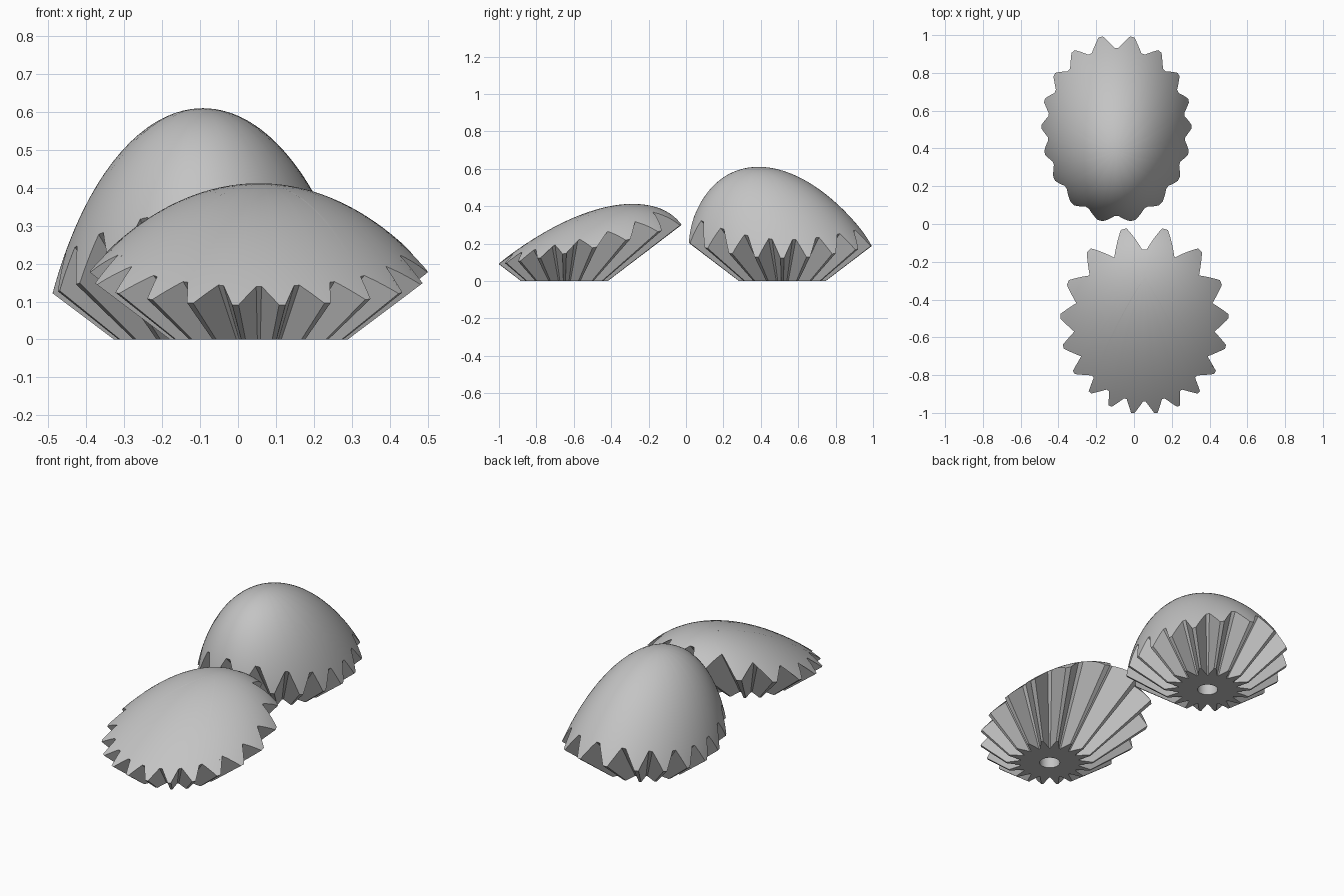
import bpy, bmesh, math
from mathutils import Vector

cube = bpy.data.objects.get("Cube")
if cube:
    bpy.data.objects.remove(cube, do_unlink=True)

grey = bpy.data.materials.new("plain_grey")
grey.use_nodes = True
colour = (0.55, 0.55, 0.55, 1)
grey.diffuse_color = colour
grey.node_tree.nodes["Principled BSDF"].inputs["Base Color"].default_value = colour

TEETH, STEPS, RINGS = 18, 6, 24
BASE_R, FLARE, VALLEY = 0.235, 1.33, 0.69
HOLE_R, HOLE_DEPTH = 0.055, 0.15


def star_profile():
    """Unit star with narrow flat tips and valleys, its flanks subdivided."""
    corners = []
    pitch = 2 * math.pi / TEETH
    for i in range(TEETH):
        for offset, r in ((-0.07, 1), (0.07, 1), (0.43, VALLEY), (0.57, VALLEY)):
            a = (i + offset) * pitch
            corners.append(Vector((r * math.cos(a), r * math.sin(a))))
    points = []
    for i, a in enumerate(corners):
        b = corners[(i + 1) % len(corners)]
        n = STEPS if i % 2 else 2
        points += [a.lerp(b, j / n) for j in range(n)]
    return points


def bisect(inside, hi):
    lo = 0.0
    for _ in range(32):
        mid = (lo + hi) / 2
        if inside(mid):
            lo = mid
        else:
            hi = mid
    return lo


def fluted_dome(name, location, top, top_y, lean, width, bulge, curve):
    """Flared fluted cup closed by a leaning oval dome, with a hole below."""
    def spine(z):
        return top_y + lean * (top - z)

    def inside(p):
        d = top - p.z
        return p.x ** 2 / width + (p.y - spine(p.z)) ** 2 < d * (bulge - curve * d)

    def wall(p, z):
        q = p * (BASE_R + FLARE * z)
        return Vector((q.x, q.y, z))

    bm = bmesh.new()
    profile = star_profile()
    n = len(profile)

    def ring(coords):
        return [bm.verts.new(c) for c in coords]

    def bridge(a, b):
        for i in range(n):
            j = (i + 1) % n
            bm.faces.new((a[i], a[j], b[j], b[i]))

    def fan(a, tip):
        for i in range(n):
            bm.faces.new((a[i], a[(i + 1) % n], tip))

    # fluted wall up to where it meets the dome
    rim_pts = [wall(p, bisect(lambda z: inside(wall(p, z)), 0.8)) for p in profile]
    base = ring([wall(p, 0) for p in profile])
    rim = ring(rim_pts)
    bridge(base, rim)

    # dome surface from the rim to the crown
    core = Vector((0, spine(0.15), 0.15))
    apex = Vector((0, top_y, top))
    previous = rim
    for k in range(1, RINGS):
        coords = []
        for p in rim_pts:
            ray = (p - core).lerp(apex - core, k / RINGS)
            s = bisect(lambda t: inside(core + ray * t), 5)
            coords.append(core + ray * s)
        current = ring(coords)
        bridge(previous, current)
        previous = current
    fan(previous, bm.verts.new(apex))

    # flat underside and round socket
    circle = [p.normalized() * HOLE_R for p in profile]
    mouth = ring([(p.x, p.y, 0) for p in circle])
    floor = ring([(p.x, p.y, HOLE_DEPTH) for p in circle])
    bridge(mouth, base)
    bridge(floor, mouth)
    fan(floor, bm.verts.new((0, 0, HOLE_DEPTH)))

    bmesh.ops.recalc_face_normals(bm, faces=bm.faces)
    mesh = bpy.data.meshes.new(name)
    bm.to_mesh(mesh)
    bm.free()
    mesh.materials.append(grey)
    obj = bpy.data.objects.new(name, mesh)
    obj.location = location
    bpy.context.collection.objects.link(obj)
    bpy.ops.object.select_all(action='DESELECT')
    obj.select_set(True)
    bpy.context.view_layer.objects.active = obj
    bpy.ops.object.shade_smooth_by_angle(angle=math.radians(30))
    return obj


fluted_dome("low_fluted_dome", (0.055, -0.65, 0), top=0.412, top_y=0.364,
            lean=-0.53, width=0.9, bulge=1.06, curve=0.38)
fluted_dome("tall_fluted_dome", (-0.0925, 0.515, 0), top=0.61, top_y=-0.127,
            lean=0.27, width=0.57, bulge=0.756, curve=0.39)
